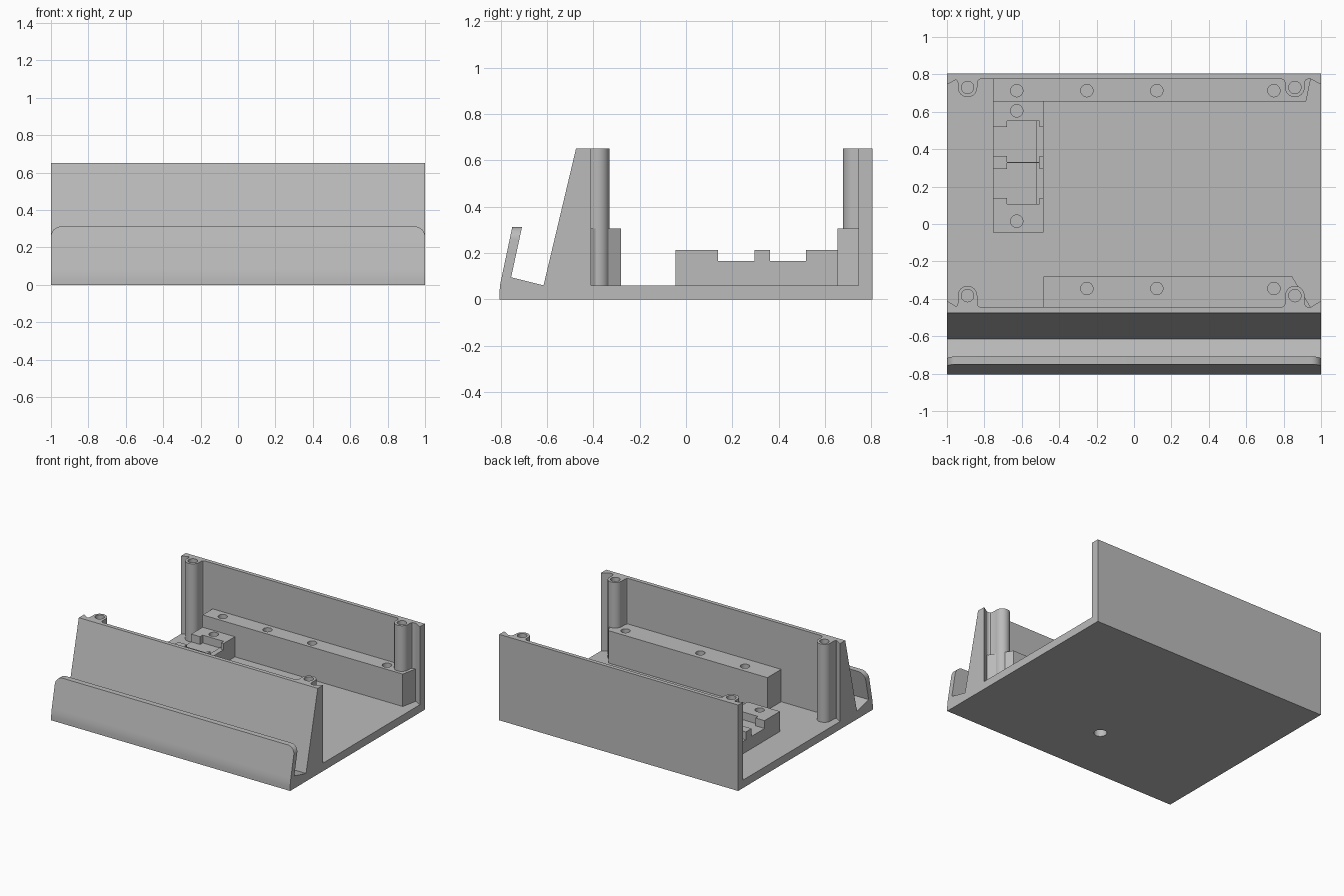
import bpy, bmesh, math
from mathutils import Vector

if "Cube" in bpy.data.objects:
    bpy.data.objects.remove(bpy.data.objects["Cube"])

grey = bpy.data.materials.new("plastic grey")
grey.diffuse_color = (0.5, 0.5, 0.5, 1)
grey.use_nodes = True
grey.node_tree.nodes["Principled BSDF"].inputs["Base Color"].default_value = grey.diffuse_color

FLOOR, TOP = 0.06, 0.65           # floor surface and wall height
BACK_IN, FRONT_IN = 0.775, -0.445  # inner faces of the two walls


def make(name, bm):
    bmesh.ops.recalc_face_normals(bm, faces=bm.faces)
    mesh = bpy.data.meshes.new(name)
    bm.to_mesh(mesh)
    bm.free()
    mesh.materials.append(grey)
    ob = bpy.data.objects.new(name, mesh)
    bpy.context.collection.objects.link(ob)
    return ob


def extrude(points, offset):
    """Solid made by sweeping a closed outline along an offset."""
    bm = bmesh.new()
    face = bm.faces.new([bm.verts.new(p) for p in points])
    new = bmesh.ops.extrude_face_region(bm, geom=[face])["geom"]
    bmesh.ops.translate(bm, vec=Vector(offset),
                        verts=[v for v in new if isinstance(v, bmesh.types.BMVert)])
    return bm


def prism(name, outline, z0, z1):
    return make(name, extrude([(x, y, z0) for x, y in outline], (0, 0, z1 - z0)))


def box(name, x0, x1, y0, y1, z0, z1):
    return prism(name, [(x0, y0), (x1, y0), (x1, y1), (x0, y1)], z0, z1)


def rod(x, y, z0, z1, r):
    ring = [math.tau * i / 32 for i in range(32)]
    return prism("cutter", [(x + r * math.cos(a), y + r * math.sin(a)) for a in ring], z0, z1)


def activate(ob):
    bpy.ops.object.select_all(action='DESELECT')
    ob.select_set(True)
    bpy.context.view_layer.objects.active = ob


def cut(ob, cutters):
    for c in cutters:
        activate(ob)
        mod = ob.modifiers.new("cut", 'BOOLEAN')
        mod.operation, mod.solver, mod.object = 'DIFFERENCE', 'EXACT', c
        bpy.ops.object.modifier_apply(modifier=mod.name)
        bpy.data.objects.remove(c)


def smooth(ob):
    activate(ob)
    bpy.ops.object.shade_smooth_by_angle(angle=math.radians(30))


# Body: floor, back wall, sloped front wall and front lip in one section
section = [(-0.805, 0), (0.805, 0), (0.805, TOP), (BACK_IN, TOP), (BACK_IN, FLOOR),
           (FRONT_IN, FLOOR), (FRONT_IN, TOP), (-0.475, TOP), (-0.615, FLOOR),
           (-0.755, 0.095), (-0.708, 0.312), (-0.75, 0.312), (-0.797, 0.09),
           (-0.803, 0.06), (-0.805, 0.03)]
bm = extrude([(-1, y, z) for y, z in section], (2, 0, 0))
lip_corners = [e for e in bm.edges
               if abs(e.verts[0].co.x - e.verts[1].co.x) < 1e-4
               and all(abs(v.co.z - 0.312) < 1e-4 for v in e.verts)]
bmesh.ops.bevel(bm, geom=lip_corners, offset=0.055, segments=8, profile=0.5, affect='EDGES')
body = make("body", bm)
cut(body, [rod(0, -0.36, -0.1, 0.05, 0.045)])
smooth(body)

# Thickened wall ends
for side, label in ((-1, "left"), (1, "right")):
    for wall, inner, name in ((BACK_IN, 0.745, "back"), (FRONT_IN, -0.41, "front")):
        prism(f"{name}_wall_end_{label}",
              [(side, wall), (side * 0.945, wall), (side, inner)], FLOOR, TOP)


# Screw posts: rounded column flaring into the wall
def post(name, x, y, wall):
    s = 1 if wall > y else -1
    r, d = 0.052, abs(wall - y)
    shape = [(-r - 0.018, d), (-r - 0.006, d - 0.006), (-r, d - 0.02)]
    shape += [(r * math.cos(a), r * math.sin(a))
              for a in (math.pi + math.pi * i / 16 for i in range(17))]
    shape += [(r, d - 0.02), (r + 0.006, d - 0.006), (r + 0.018, d)]
    ob = prism(name, [(x + px, y + s * py) for px, py in shape], FLOOR, TOP)
    cut(ob, [rod(x, y, 0.32, 0.7, 0.033)])
    smooth(ob)


for x, label in ((-0.89, "left"), (0.86, "right")):
    post(f"back_post_{label}", x, 0.73, BACK_IN)
    post(f"front_post_{label}", x, -0.383, FRONT_IN)

# Mounting ledges with blind screw holes
back_ledge = prism("back_ledge", [(-0.755, BACK_IN), (-0.755, 0.655), (0.92, 0.655),
                                  (0.945, BACK_IN)], FLOOR, 0.305)
cut(back_ledge, [rod(x, 0.713, 0.12, 0.4, 0.033) for x in (-0.627, -0.252, 0.122, 0.748)])
smooth(back_ledge)

front_ledge = prism("front_ledge", [(-0.485, FRONT_IN), (0.945, FRONT_IN), (0.845, -0.28),
                                    (-0.485, -0.28)], FLOOR, 0.305)
cut(front_ledge, [rod(x, -0.345, 0.12, 0.4, 0.033) for x in (-0.252, 0.122, 0.748)])
cut(front_ledge, [rod(0, -0.36, 0.0, 0.2, 0.045)])
smooth(front_ledge)

# Connector block with two stepped pockets and screw holes
block = box("connector_block", -0.755, -0.485, -0.045, 0.655, FLOOR, 0.212)
cutters = [rod(-0.627, y, 0.1, 0.3, 0.033) for y in (0.015, 0.605)]
for y in (0.217, 0.441):
    cutters.append(box("cutter", -0.8, -0.45, y - 0.078, y + 0.078, 0.165, 0.3))
    cutters.append(box("cutter", -0.68, -0.505, y - 0.109, y + 0.109, 0.165, 0.3))
    cutters.append(box("cutter", -0.8, -0.525, y - 0.078, y + 0.078, 0.153, 0.3))
    cutters.append(box("cutter", -0.68, -0.525, y - 0.109, y + 0.109, 0.153, 0.3))
cut(block, cutters)
smooth(block)
